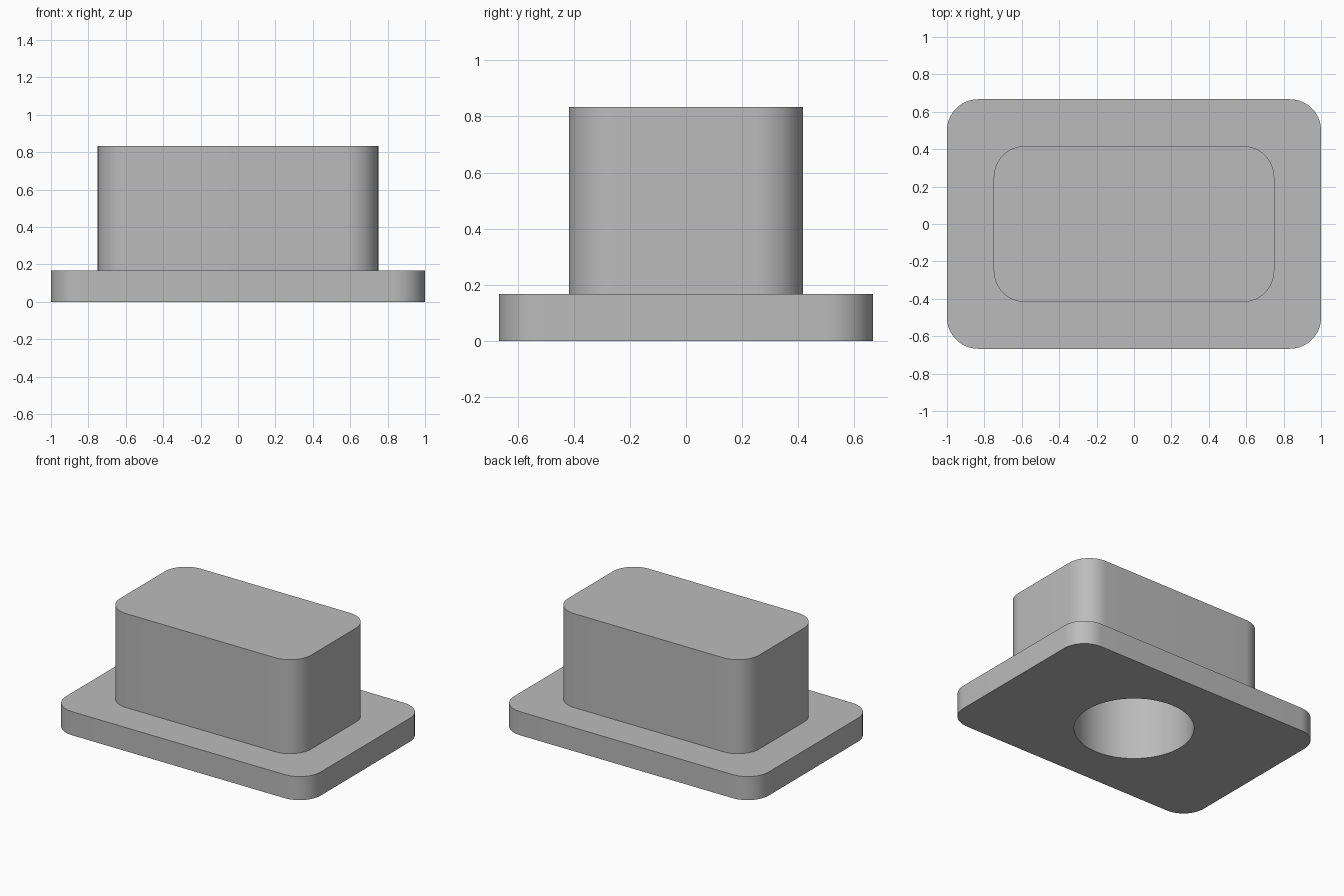
import bpy
import bmesh
import math

cube = bpy.data.objects.get("Cube")
if cube:
    bpy.data.objects.remove(cube, do_unlink=True)

GREY = (0.5, 0.5, 0.5, 1.0)
grey = bpy.data.materials.new("plain grey")
grey.use_nodes = True
grey.diffuse_color = GREY
grey.node_tree.nodes["Principled BSDF"].inputs["Base Color"].default_value = GREY


def rounded_prism(name, half_x, half_y, radius, bottom, top, steps=16):
    """Upright prism with a rounded rectangular outline."""
    bm = bmesh.new()
    outline = []
    for corner, (sx, sy) in enumerate([(1, 1), (-1, 1), (-1, -1), (1, -1)]):
        for i in range(steps + 1):
            a = (corner + i / steps) * math.pi / 2
            outline.append(bm.verts.new((sx * (half_x - radius) + radius * math.cos(a),
                                         sy * (half_y - radius) + radius * math.sin(a),
                                         bottom)))
    bmesh.ops.remove_doubles(bm, verts=bm.verts, dist=1e-5)
    face = bm.faces.new([v for v in outline if v.is_valid])
    new = bmesh.ops.extrude_face_region(bm, geom=[face])["geom"]
    for v in new:
        if isinstance(v, bmesh.types.BMVert):
            v.co.z = top
    bmesh.ops.recalc_face_normals(bm, faces=bm.faces)
    mesh = bpy.data.meshes.new(name)
    bm.to_mesh(mesh)
    bm.free()
    mesh.materials.append(grey)
    obj = bpy.data.objects.new(name, mesh)
    bpy.context.collection.objects.link(obj)
    return obj


def combine(target, other, operation):
    """Apply a boolean and discard the helper."""
    mod = target.modifiers.new(operation, "BOOLEAN")
    mod.operation = operation
    mod.solver = "EXACT"
    mod.object = other
    bpy.context.view_layer.objects.active = target
    bpy.ops.object.modifier_apply(modifier=mod.name)
    bpy.data.objects.remove(other, do_unlink=True)


# Flange with the block rising from it, joined into one solid
plug = rounded_prism("flanged_plug", 1.0, 0.667, 0.167, 0.0, 0.167)
block = rounded_prism("block", 0.75, 0.417, 0.167, 0.08, 0.833)
combine(plug, block, "UNION")

# Round blind bore from the underside
bpy.ops.mesh.primitive_cylinder_add(vertices=96, radius=0.383, depth=0.767,
                                    location=(0, 0, 0.283))
bore = bpy.context.object
bore.name = "bore_cutter"
bore.hide_render = True
bore.data.materials.append(grey)
combine(plug, bore, "DIFFERENCE")

# Smooth walls, crisp rims
bpy.ops.object.select_all(action="DESELECT")
plug.select_set(True)
bpy.context.view_layer.objects.active = plug
bpy.ops.object.shade_smooth_by_angle(angle=math.radians(30))
